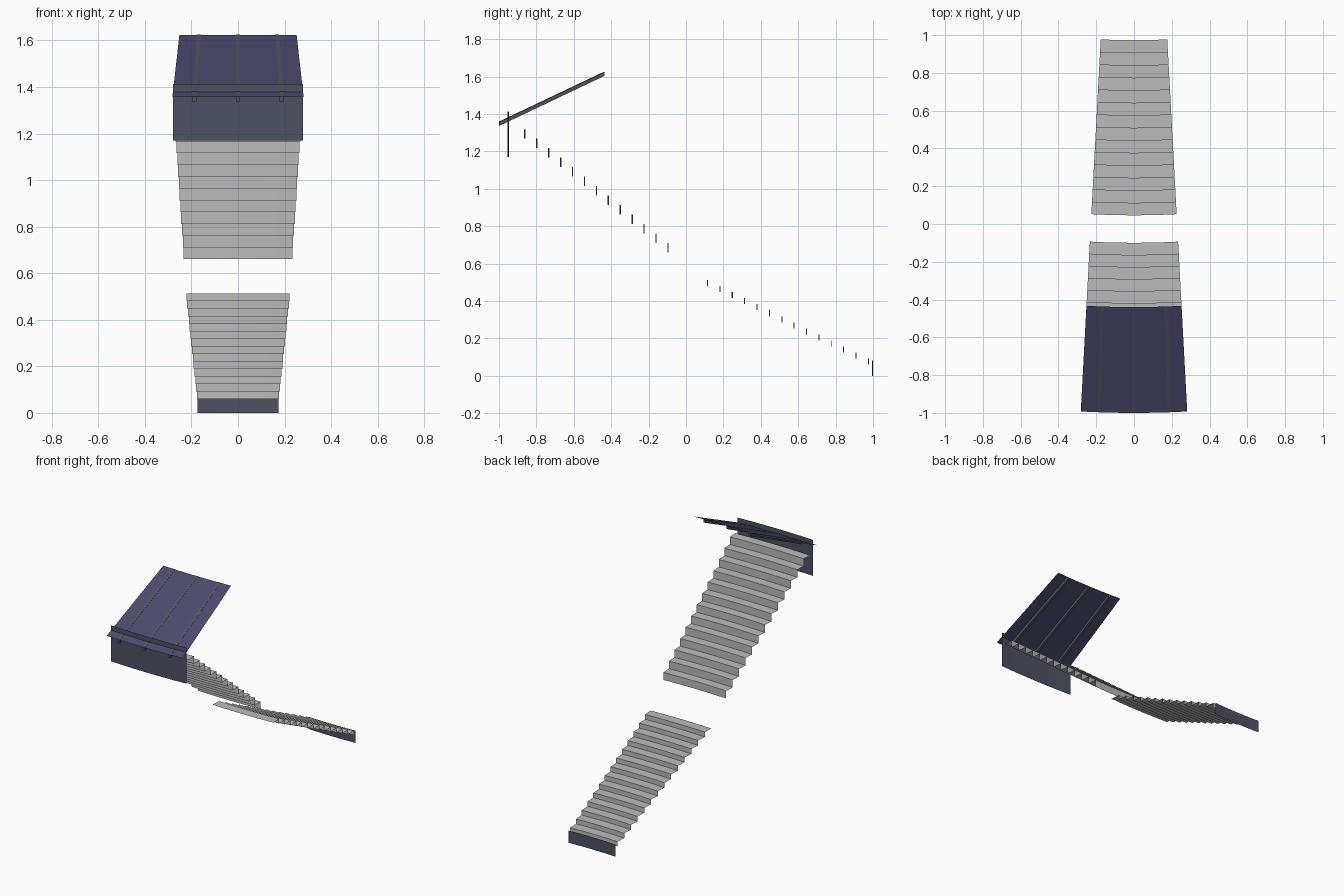
import bpy, bmesh, math

if "Cube" in bpy.data.objects:
    bpy.data.objects.remove(bpy.data.objects["Cube"])

CY = 4.26                # centre of the stand's curve on the y axis
HALF = 0.0536            # half of the swept angle in radians
SEG = 6


def material(name, rgb):
    m = bpy.data.materials.new(name)
    m.diffuse_color = (*rgb, 1)
    m.use_nodes = True
    m.node_tree.nodes["Principled BSDF"].inputs["Base Color"].default_value = m.diffuse_color
    return m


concrete = material("concrete grey", (0.50, 0.50, 0.50))
slate = material("slate wall", (0.075, 0.085, 0.125))
navy = material("roof blue", (0.070, 0.068, 0.155))
steel = material("rib grey", (0.085, 0.09, 0.11))


def polar(y, z, a):
    r = CY - y
    return (r * math.sin(a), CY - r * math.cos(a), z)


def sweep(name, profile, mat, a0=-HALF, a1=HALF, seg=SEG, closed=False):
    """Sweep a (y, z) profile around the curve centre."""
    bm = bmesh.new()
    rows = []
    for i in range(seg + 1):
        a = a0 + (a1 - a0) * i / seg
        rows.append([bm.verts.new(polar(y, z, a)) for y, z in profile])
    n = len(profile)
    for r, s in zip(rows, rows[1:]):
        for j in range(n if closed else n - 1):
            k = (j + 1) % n
            bm.faces.new((r[j], s[j], s[k], r[k]))
    if closed:
        bm.faces.new(rows[0])
        bm.faces.new(rows[-1][::-1])
        bmesh.ops.recalc_face_normals(bm, faces=bm.faces)
    else:
        # sheets face up, or toward the pitch when vertical
        bm.normal_update()
        f = bm.faces[:][0]
        if f.normal.z < -0.1 or (abs(f.normal.z) <= 0.1 and f.normal.y < 0):
            bmesh.ops.reverse_faces(bm, faces=bm.faces)
    me = bpy.data.meshes.new(name)
    bm.to_mesh(me)
    bm.free()
    me.materials.append(mat)
    ob = bpy.data.objects.new(name, me)
    bpy.context.collection.objects.link(ob)
    return ob


def steps(y0, z0, run, rise, count):
    """Stair profile: tread then riser, going down toward +y."""
    pts = [(y0, z0)]
    for i in range(count):
        y = y0 + run * (i + 1)
        pts += [(y, z0 - rise * i), (y, z0 - rise * (i + 1))]
    return pts


# seating tiers
sweep("upper_tier", steps(-0.929, 1.318, 0.0638, 0.0506, 13), concrete)
sweep("lower_tier", steps(0.046, 0.512, 0.0662, 0.0323, 14), concrete)

# walls
sweep("back_wall", [(-0.955, 1.17), (-0.955, 1.412)], slate)
sweep("front_wall", [(0.995, 0.0), (0.995, 0.082)], slate)

# sloping roof sheet
RF, RB = (-1.0, 1.358), (-0.44, 1.624)
sweep("roof", [RF, RB], navy)

# ribs set just through the roof sheet
top, deep = 0.001, 0.021
for i, side in enumerate((-1, 0, 1)):
    a = side * HALF * 2 / 3
    w = 0.0017
    sweep(f"roof_rib_{i + 1}",
          [(RF[0], RF[1] + top), (RB[0], RB[1] + top),
           (RB[0], RB[1] - deep), (RF[0], RF[1] - deep)],
          steel, a - w, a + w, 1, True)
